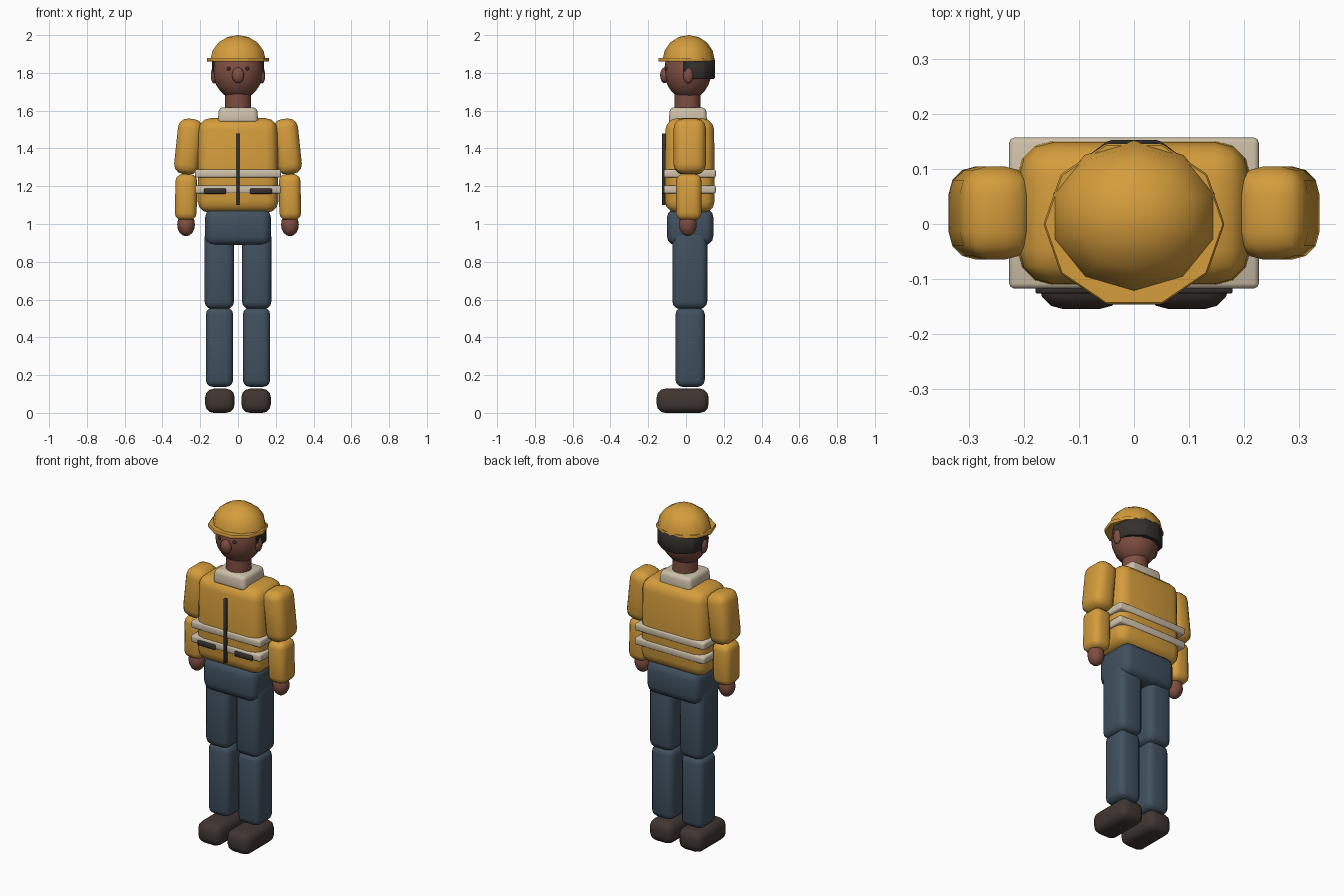
import bpy
import bmesh
from math import radians, cos, sin, pi

cube = bpy.data.objects.get("Cube")
if cube:
    bpy.data.objects.remove(cube, do_unlink=True)


def material(name, r, g, b):
    m = bpy.data.materials.new(name)
    m.use_nodes = True
    m.diffuse_color = (r, g, b, 1)
    bsdf = next(n for n in m.node_tree.nodes if n.type == 'BSDF_PRINCIPLED')
    bsdf.inputs["Base Color"].default_value = (r, g, b, 1)
    return m


YELLOW = material("safety_yellow", 0.66, 0.335, 0.045)
BEIGE = material("pale_beige", 0.62, 0.53, 0.40)
DENIM = material("denim_blue", 0.052, 0.082, 0.115)
SKIN = material("brown_skin", 0.21, 0.077, 0.053)
LEATHER = material("dark_brown_leather", 0.052, 0.037, 0.032)
DARK = material("charcoal", 0.034, 0.029, 0.026)


def finish(name, bm, mat, angle=50):
    bmesh.ops.recalc_face_normals(bm, faces=bm.faces)
    mesh = bpy.data.meshes.new(name)
    bm.to_mesh(mesh)
    bm.free()
    ob = bpy.data.objects.new(name, mesh)
    bpy.context.collection.objects.link(ob)
    mesh.materials.append(mat)
    bpy.ops.object.select_all(action='DESELECT')
    ob.select_set(True)
    bpy.context.view_layer.objects.active = ob
    bpy.ops.object.shade_smooth_by_angle(angle=radians(angle))
    return ob


def block(name, mat, center, size, bevel, segments=3, taper=1.0, tilt=0.0):
    """Rounded box; taper scales the top face, tilt leans it about y."""
    bm = bmesh.new()
    bmesh.ops.create_cube(bm, size=1)
    for v in bm.verts:
        k = taper if v.co.z > 0 else 1
        v.co = (v.co.x * size[0] * k, v.co.y * size[1] * k, v.co.z * size[2])
    bmesh.ops.bevel(bm, geom=bm.edges[:], offset=bevel, segments=segments,
                    profile=0.5, affect='EDGES', clamp_overlap=True)
    ob = finish(name, bm, mat)
    ob.location = center
    ob.rotation_euler.y = tilt
    return ob


def ball(name, mat, center, radii, segments=16, rings=10, cut=None):
    """Ellipsoid; cut keeps only what is above that local height."""
    bm = bmesh.new()
    bmesh.ops.create_uvsphere(bm, u_segments=segments, v_segments=rings, radius=1)
    if cut is not None:
        low = [v for v in bm.verts if v.co.z < cut - 0.001]
        bmesh.ops.delete(bm, geom=low, context='VERTS')
        bmesh.ops.holes_fill(bm, edges=[e for e in bm.edges if e.is_boundary], sides=0)
    bmesh.ops.scale(bm, vec=radii, verts=bm.verts)
    ob = finish(name, bm, mat, 60)
    ob.location = center
    return ob


def prism(name, mat, outline, bottom, top, bevel=0):
    bm = bmesh.new()
    face = bm.faces.new([bm.verts.new((x, y, bottom)) for x, y in outline])
    up = bmesh.ops.extrude_face_region(bm, geom=[face])["geom"]
    for v in up:
        if isinstance(v, bmesh.types.BMVert):
            v.co.z = top
    if bevel:
        bmesh.ops.bevel(bm, geom=bm.edges[:], offset=bevel, segments=1, affect='EDGES')
    return finish(name, bm, mat, 40)


# Jacket body, reflective bands, collar and closure
block("jacket_body", YELLOW, (0, 0.02, 1.31), (0.43, 0.265, 0.5), 0.062, taper=0.97)
for label, z in (("upper", 1.267), ("lower", 1.183)):
    block(label + "_reflective_band", BEIGE, (0, 0.02, z), (0.455, 0.275, 0.043), 0.009, 2)
block("collar", BEIGE, (0, 0.01, 1.575), (0.216, 0.205, 0.085), 0.022, taper=0.93)
block("zipper", DARK, (0, -0.118, 1.29), (0.017, 0.02, 0.38), 0.003, 1)

# Paired parts, mirrored across the body
for side, s in (("left", 1), ("right", -1)):
    block(side + "_pocket_slot", DARK, (s * 0.122, -0.12, 1.174), (0.116, 0.014, 0.028), 0.003, 1)
    block(side + "_upper_arm", YELLOW, (s * 0.262, 0.02, 1.41), (0.132, 0.17, 0.295),
          0.05, tilt=-s * radians(6))
    block(side + "_forearm", YELLOW, (s * 0.275, 0.015, 1.142), (0.115, 0.135, 0.245),
          0.038, tilt=-s * radians(1))
    ball(side + "_hand", SKIN, (s * 0.275, 0.01, 0.997), (0.047, 0.047, 0.062), 12, 8)
    block(side + "_thigh", DENIM, (s * 0.099, 0.02, 0.76), (0.156, 0.185, 0.42), 0.04)
    block(side + "_lower_leg", DENIM, (s * 0.098, 0.022, 0.348), (0.144, 0.155, 0.42), 0.036)
    block(side + "_shoe", LEATHER, (s * 0.096, -0.018, 0.064), (0.155, 0.274, 0.128), 0.044)
    ball(side + "_ear", SKIN, (s * 0.127, 0.012, 1.787), (0.018, 0.027, 0.043), 10, 8)
    ball(side + "_eye", DARK, (s * 0.048, -0.1, 1.822), (0.011, 0.011, 0.011), 8, 6)

# Trouser seat
block("hips", DENIM, (0, 0.022, 0.985), (0.348, 0.246, 0.195), 0.048)

# Neck and head
neck = [(0.07 * cos(a * pi / 8), 0.008 + 0.07 * sin(a * pi / 8)) for a in range(16)]
prism("neck", SKIN, neck, 1.59, 1.69)
ball("head", SKIN, (0, 0.01, 1.812), (0.133, 0.125, 0.154), 16, 12)
ball("nose", SKIN, (0, -0.113, 1.787), (0.034, 0.024, 0.042), 10, 8)

# Hair around the back half of the head
back = [(0.148 * cos(a * pi / 5), 0.155 * sin(a * pi / 5) + 0.006) for a in range(6)]
prism("hair", DARK, [(0.138, -0.012)] + back[1:5] + [(-0.138, -0.012)], 1.768, 1.872, 0.006)

# Hard hat: ten-sided brim and dome
brim = [(0.165 * cos(a * pi / 5), 0.154 * sin(a * pi / 5)) for a in range(10)]
prism("helmet_brim", YELLOW, brim, 1.859, 1.879, 0.003)
ball("helmet_dome", YELLOW, (0, 0.014, 1.866), (0.154, 0.138, 0.134), 10, 8, cut=0)
